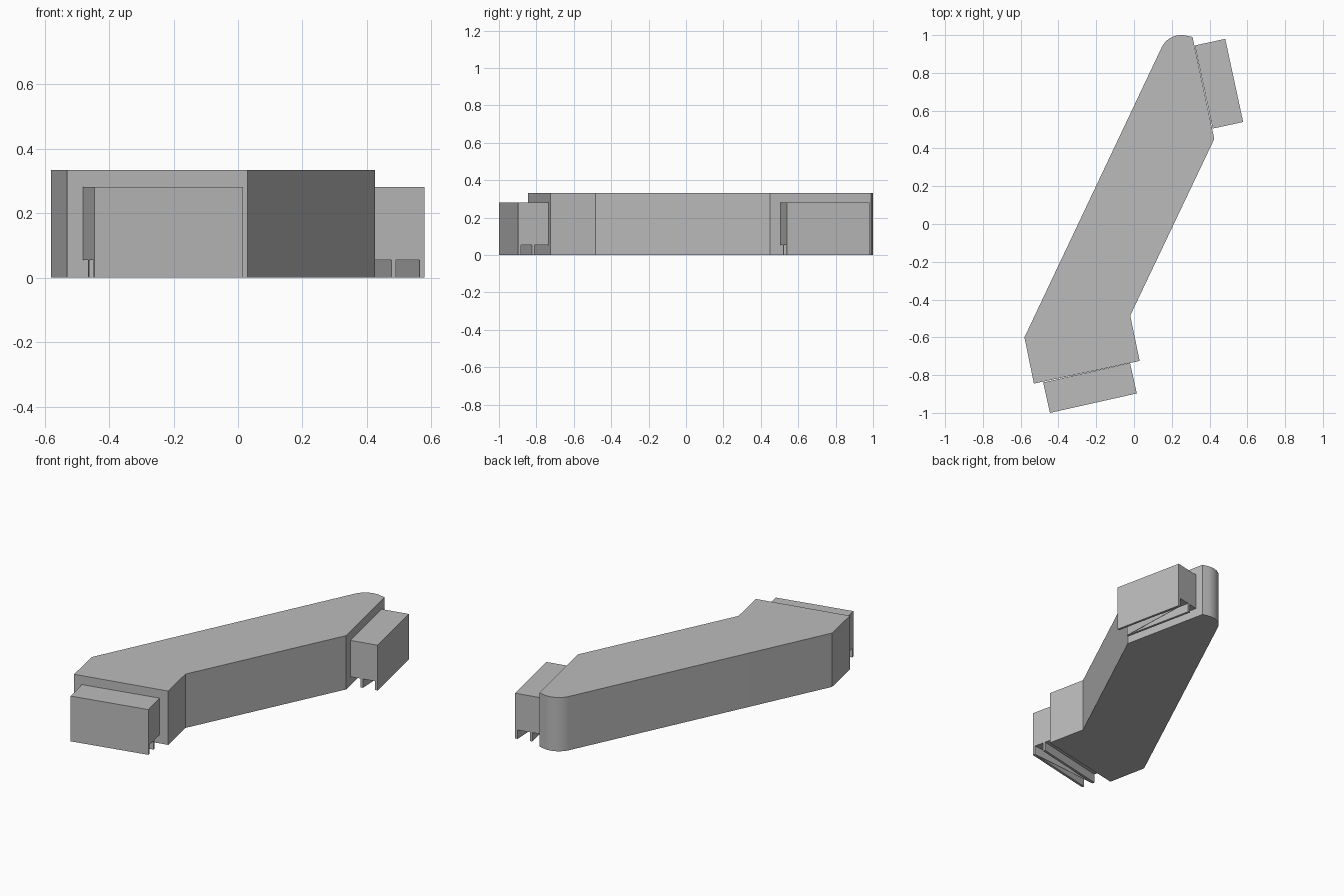
import bpy, bmesh, math
from mathutils import Vector

cube = bpy.data.objects.get("Cube")
if cube:
    bpy.data.objects.remove(cube, do_unlink=True)

grey = bpy.data.materials.new("plain grey")
grey.use_nodes = True
grey.diffuse_color = (0.5, 0.5, 0.5, 1)
grey.node_tree.nodes["Principled BSDF"].inputs["Base Color"].default_value = (0.5, 0.5, 0.5, 1)


def prism(name, outline, z0, z1):
    """Extrude a flat outline from z0 to z1."""
    bm = bmesh.new()
    base = bm.faces.new([bm.verts.new((p[0], p[1], z0)) for p in outline])
    top = bmesh.ops.extrude_face_region(bm, geom=[base])["geom"]
    bmesh.ops.translate(bm, vec=(0, 0, z1 - z0),
                        verts=[g for g in top if isinstance(g, bmesh.types.BMVert)])
    bmesh.ops.recalc_face_normals(bm, faces=bm.faces[:])
    mesh = bpy.data.meshes.new(name)
    bm.to_mesh(mesh)
    bm.free()
    mesh.materials.append(grey)
    obj = bpy.data.objects.new(name, mesh)
    bpy.context.collection.objects.link(obj)
    return obj


# Main block with one rounded corner
outline = [(-0.58, -0.60), (-0.53, -0.845), (0.03, -0.725),
           (-0.02, -0.485), (0.425, 0.45), (0.31, 0.99)]
centre, radius = Vector((0.25, 0.885)), 0.115
for i in range(13):
    a = math.radians(78 + 76.5 * i / 12)
    outline.append(centre + radius * Vector((math.cos(a), math.sin(a))))
body = prism("main_block", outline, 0, 0.333)
bpy.context.view_layer.objects.active = body
body.select_set(True)
bpy.ops.object.shade_smooth_by_angle(angle=math.radians(30))


# Annexes: raised box on two hanging walls with a diagonal brace
def annex(name, start, end, depth, wall_at):
    """start to end is the outer edge, seen from outside left to right."""
    start, end = Vector(start), Vector(end)
    along = (end - start).normalized()
    inward = Vector((-along.y, along.x))
    length = (end - start).length
    thick, lift = 0.015, 0.055

    def at(u, v):
        return start + along * u + inward * v

    def strip(v0, v1):
        return [at(0, v0), at(length, v0), at(length, v1), at(0, v1)]

    prism(name + "_box", strip(0, depth), lift, 0.28)
    prism(name + "_outer_wall", strip(0, thick), 0, lift)
    prism(name + "_inner_wall", strip(wall_at, wall_at + thick), 0, lift)
    brace = [at(0, wall_at), at(length - thick, thick),
             at(length, thick), at(thick, wall_at)]
    prism(name + "_brace", brace, 0, lift)


annex("front_annex", (-0.445, -1.0), (0.015, -0.897), 0.165, 0.075)
annex("side_annex", (0.578, 0.54), (0.483, 0.98), 0.165, 0.09)
